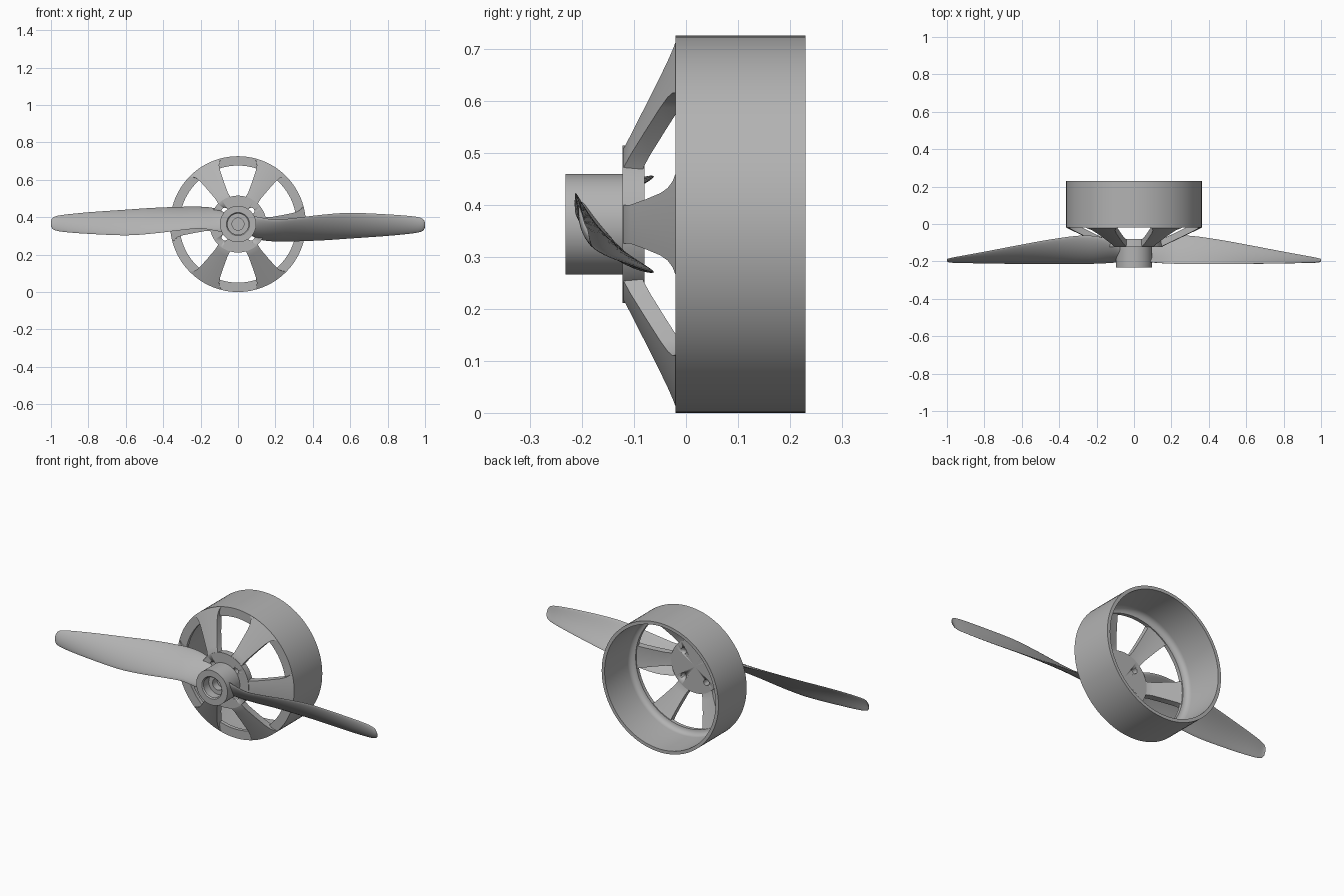
import bpy, bmesh
from math import sin, cos, pi, radians
from mathutils import Vector, Matrix

if "Cube" in bpy.data.objects:
    bpy.data.objects.remove(bpy.data.objects["Cube"])

AXIS_Z = 0.363   # height of the shaft axis
RING_R = 0.363

grey = bpy.data.materials.new("plain grey")
grey.use_nodes = True
COLOUR = (0.45, 0.45, 0.45, 1)
grey.diffuse_color = COLOUR
grey.node_tree.nodes["Principled BSDF"].inputs["Base Color"].default_value = COLOUR


def finish(bm, name, angle=35):
    """Turn a bmesh built around the y axis into a shaded object."""
    bmesh.ops.remove_doubles(bm, verts=bm.verts, dist=1e-5)
    bmesh.ops.recalc_face_normals(bm, faces=bm.faces)
    mesh = bpy.data.meshes.new(name)
    bm.to_mesh(mesh)
    bm.free()
    mesh.materials.append(grey)
    ob = bpy.data.objects.new(name, mesh)
    ob.location.z = AXIS_Z
    bpy.context.collection.objects.link(ob)
    bpy.ops.object.select_all(action='DESELECT')
    ob.select_set(True)
    bpy.context.view_layer.objects.active = ob
    bpy.ops.object.shade_smooth_by_angle(angle=radians(angle))
    return ob


def lathe(name, profile, closed=True, steps=96):
    """Spin (radius, y) points around the y axis."""
    bm = bmesh.new()
    vs = [bm.verts.new((r, y, 0)) for r, y in profile]
    edges = [bm.edges.new(p) for p in zip(vs, vs[1:])]
    if closed:
        edges.append(bm.edges.new((vs[-1], vs[0])))
    bmesh.ops.spin(bm, geom=vs + edges, cent=(0, 0, 0), axis=(0, 1, 0),
                   angle=2 * pi, steps=steps, use_merge=True)
    return finish(bm, name)


def loft(bm, loops):
    """Skin a list of equal closed loops and cap both ends."""
    rows = [[bm.verts.new(p) for p in loop] for loop in loops]
    n = len(rows[0])
    for a, b in zip(rows, rows[1:]):
        for i in range(n):
            j = (i + 1) % n
            bm.faces.new((a[i], a[j], b[j], b[i]))
    bm.faces.new(rows[0])
    bm.faces.new(rows[-1])


# Outer ring: thin wall with a rounded inside corner and a front lip
corner = [(0.313 + 0.03 * sin(a), 0.03 - 0.03 * cos(a))
          for a in [k * pi / 12 for k in range(7)]]
lathe("outer_ring", [(RING_R, 0.23), (RING_R, -0.02), (0.313, -0.02)]
      + corner + [(0.345, 0.23)])

# Hub plate with four mounting holes
hub = lathe("hub_plate", [(0, -0.122), (0.152, -0.122), (0.148, -0.08), (0, -0.08)],
            closed=False)
bm = bmesh.new()
for k in range(4):
    a = pi / 4 + k * pi / 2
    place = Matrix.Translation((0.1 * cos(a), -0.1, 0.1 * sin(a))) @ Matrix.Rotation(pi / 2, 4, 'X')
    bmesh.ops.create_cone(bm, cap_ends=True, segments=24, radius1=0.017,
                          radius2=0.017, depth=0.2, matrix=place)
drill = finish(bm, "hole_cutter")
drill.hide_render = True
drill.hide_viewport = True
cut = hub.modifiers.new("holes", 'BOOLEAN')
cut.object = drill
cut.solver = 'EXACT'

# Six conical spokes, flared where they meet the hub and the ring
SPOKE = [(0.135, 16), (0.152, 14), (0.18, 12), (0.24, 11.5), (0.3, 11.5),
         (0.33, 12.2), (0.35, 13.7), (0.361, 15.5)]
SLOPE = 0.1 / 0.21
ARC = 8
bm = bmesh.new()
for k in range(6):
    loops = []
    for r, half in SPOKE:
        y = max(-0.122, -0.12 + (r - 0.152) * SLOPE)
        sweep = [k * pi / 3 + radians(half) * (2 * i / ARC - 1) for i in range(ARC + 1)]
        inner = min(r, 0.343)
        front = [(r * cos(a), y, r * sin(a)) for a in sweep]
        back = [(inner * cos(a), y + 0.038, inner * sin(a)) for a in reversed(sweep)]
        loops.append(front + back)
    loft(bm, loops)
finish(bm, "spokes", 30)

# Propeller hub: cylinder with a stepped recess in the front
lathe("propeller_hub", [(0, -0.12), (0.097, -0.12), (0.097, -0.232), (0.062, -0.232),
                        (0.056, -0.226), (0.056, -0.18), (0.032, -0.18),
                        (0.032, -0.14), (0, -0.14)], closed=False, steps=64)

# Blade stations: x, upper edge z, upper edge y, lower edge z, lower edge y, thickness
STATIONS = [Vector(s) for s in (
    (0.07, 0.045, -0.2, -0.06, -0.13, 0.03),
    (0.12, 0.036, -0.207, -0.083, -0.09, 0.026),
    (0.2, 0.024, -0.212, -0.092, -0.066, 0.022),
    (0.3, 0.032, -0.214, -0.092, -0.063, 0.019),
    (0.45, 0.05, -0.214, -0.087, -0.083, 0.017),
    (0.6, 0.06, -0.213, -0.077, -0.11, 0.015),
    (0.8, 0.052, -0.21, -0.063, -0.148, 0.013),
    (0.93, 0.042, -0.206, -0.05, -0.172, 0.011),
    (0.98, 0.032, -0.204, -0.04, -0.182, 0.009),
    (0.996, 0.018, -0.2, -0.026, -0.186, 0.007),
    (1.0, 0.004, -0.197, -0.012, -0.189, 0.004))]


def blend(p, i, t):
    """Catmull-Rom interpolation between stations i and i + 1."""
    a, b, c, d = (p[min(max(j, 0), len(p) - 1)] for j in range(i - 1, i + 3))
    return b + ((c - a) + ((2 * a - 5 * b + 4 * c - d) + (3 * (b - c) + d - a) * t) * t) * (t / 2)


def section(s, turn, n=12):
    """Cambered aerofoil loop across the blade; turn is 1 or -1."""
    x, top_z, top_y, low_z, low_y, thick = s
    top, low = Vector((top_y, top_z)), Vector((low_y, low_z))
    chord = low - top
    normal = Vector((chord.y, -chord.x)).normalized()
    loop = []
    for side in (1, -1):
        for i in range(n):
            u = (1 - cos(pi * i / n)) / 2
            u = u if side == 1 else 1 - u
            camber = 0.3 * chord.length * u * (1 - u)
            p = top + chord * u + normal * (camber + side * thick * (u * (1 - u)) ** 0.5)
            loop.append((turn * x, p.x, turn * p.y))
    return loop


# Two twisted blades, the second turned half way round the shaft
STEPS = 5
path = [blend(STATIONS, i, k / STEPS) for i in range(len(STATIONS) - 1) for k in range(STEPS)]
path.append(STATIONS[-1])
for name, turn in (("left_blade", 1), ("right_blade", -1)):
    bm = bmesh.new()
    loft(bm, [section(s, turn) for s in path])
    finish(bm, name, 60)
